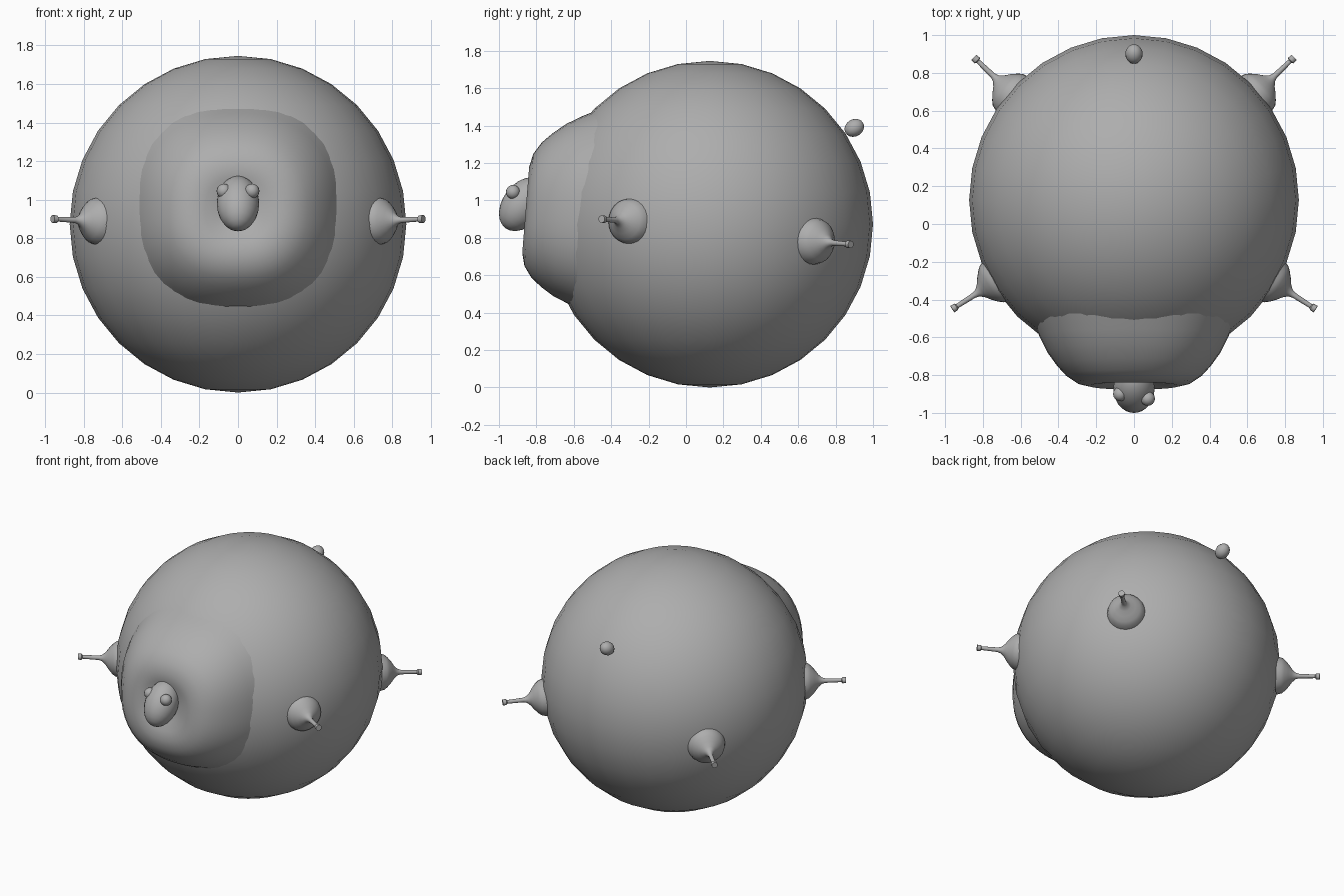
import bpy, bmesh
from math import sin, cos, tau, radians
from mathutils import Matrix, Vector

if "Cube" in bpy.data.objects:
    bpy.data.objects.remove(bpy.data.objects["Cube"], do_unlink=True)

grey = bpy.data.materials.new("plain grey")
grey.use_nodes = True
colour = (0.42, 0.42, 0.42, 1)
grey.diffuse_color = colour
grey.node_tree.nodes["Principled BSDF"].inputs["Base Color"].default_value = colour


def finish(name, bm, angle=60):
    bmesh.ops.recalc_face_normals(bm, faces=bm.faces)
    mesh = bpy.data.meshes.new(name)
    bm.to_mesh(mesh)
    bm.free()
    mesh.materials.append(grey)
    obj = bpy.data.objects.new(name, mesh)
    bpy.context.collection.objects.link(obj)
    bpy.ops.object.select_all(action='DESELECT')
    obj.select_set(True)
    bpy.context.view_layer.objects.active = obj
    bpy.ops.object.shade_smooth_by_angle(angle=radians(angle))
    return obj


def aim(centre, axis):
    """Place local z along the given axis."""
    turn = Vector(axis).to_track_quat('Z', 'Y').to_matrix().to_4x4()
    return Matrix.Translation(centre) @ turn


def ellipsoid(name, centre, size, axis=(0, 0, 1), segments=24, rings=12):
    bm = bmesh.new()
    bmesh.ops.create_uvsphere(bm, u_segments=segments, v_segments=rings, radius=1)
    bm.transform(aim(centre, axis) @ Matrix.Diagonal((*size, 1)))
    return finish(name, bm)


def lathe(name, profile, place, segments=24, power=2, angle=60):
    """Sweep (radius, height) pairs; a power over 2 squares the outline."""
    bm = bmesh.new()
    rings = []
    for r, h in profile:
        ring = []
        for i in range(segments):
            c, s = cos(tau * i / segments), sin(tau * i / segments)
            k = r / (abs(c) ** power + abs(s) ** power) ** (1 / power)
            ring.append(bm.verts.new((k * c, k * s, h)))
        rings.append(ring)
    for low, high in zip(rings, rings[1:]):
        for i in range(segments):
            j = (i + 1) % segments
            bm.faces.new((low[i], low[j], high[j], high[i]))
    bm.faces.new(rings[0])
    bm.faces.new(rings[-1])
    bm.transform(place)
    return finish(name, bm, angle)


# Round body
ellipsoid("body", (0, 0.127, 0.873), (0.873,) * 3, segments=32, rings=16)

# Puffy wool collar, dished in the middle and leaning forward at the bottom
collar = [(0.54, 0.50), (0.50, 0.595), (0.46, 0.675), (0.41, 0.745), (0.36, 0.80),
          (0.30, 0.84), (0.23, 0.857), (0.17, 0.85), (0.11, 0.83), (0.05, 0.812), (0.01, 0.81)]
lean = Matrix.Identity(4)
lean[1][2] = 0.08
to_front = Matrix.Rotation(radians(90), 4, 'X')
lathe("wool_collar", collar, Matrix.Translation((0, 0, 0.95)) @ lean @ to_front,
      segments=48, power=2.35)

# Egg-shaped head, sloping down to the nose
ellipsoid("head", (0, -0.87, 0.98), (0.11, 0.11, 0.16), axis=(0, -0.6, -0.8))

# Eyes and drooping ears
for side, sx, eye_y in (("left", 1, -0.925), ("right", -1, -0.9)):
    ellipsoid(side + "_eye", (sx * 0.073, eye_y, 1.045), (0.038,) * 3, segments=16, rings=10)
    ellipsoid(side + "_ear", (sx * 0.138, -0.812, 1.068), (0.026, 0.022, 0.072),
              axis=(sx * 0.9, 0, -0.4), segments=16, rings=10)

# Legs: flared base, thin rod and a small hoof
leg = [(0.125, -0.03), (0.115, 0.005), (0.098, 0.025), (0.07, 0.05), (0.042, 0.07),
       (0.022, 0.092), (0.015, 0.115), (0.012, 0.222), (0.02, 0.228), (0.02, 0.252)]
for pair, base, tip in (("front", (0.75, -0.315, 0.89), (0.96, -0.45, 0.9)),
                        ("rear", (0.665, 0.708, 0.78), (0.84, 0.875, 0.765))):
    for side, sx in (("left", 1), ("right", -1)):
        start = Vector((sx * base[0], *base[1:]))
        end = Vector((sx * tip[0], *tip[1:]))
        lathe(pair + "_" + side + "_leg", leg, aim(start, end - start), angle=40)

# Stubby tail
ellipsoid("tail", (0, 0.9, 1.388), (0.046, 0.046, 0.054), axis=(0, 0.85, 0.5),
          segments=16, rings=10)
